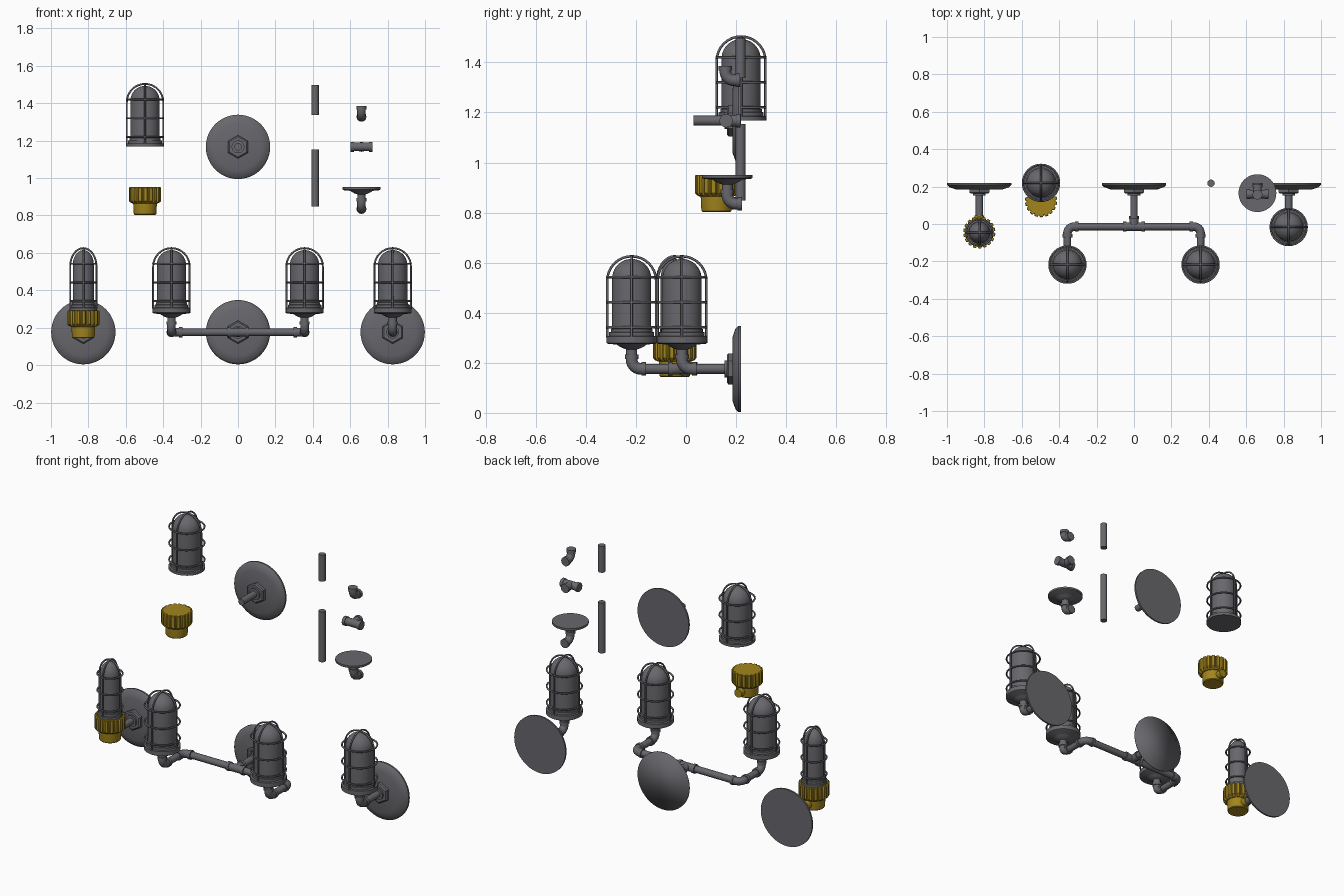
import bpy, math
from mathutils import Vector

cube = bpy.data.objects.get("Cube")
if cube:
    bpy.data.objects.remove(cube, do_unlink=True)


def material(name, rgb, rough=0.5):
    m = bpy.data.materials.new(name)
    m.use_nodes = True
    m.diffuse_color = (*rgb, 1)
    node = m.node_tree.nodes["Principled BSDF"]
    node.inputs["Base Color"].default_value = (*rgb, 1)
    node.inputs["Roughness"].default_value = rough
    return m


GREY = material("gunmetal grey", (0.138, 0.135, 0.15))
GOLD = material("aged brass", (0.36, 0.235, 0.012))
BACK = (-math.pi / 2, 0, 0)      # turns local z to +y


def lathe(name, profile, loc, mat=GREY, rot=(0, 0, 0), sides=40, angle=35, rib=None):
    """Spin (radius, height) pairs about local z; rib(i, r, z) may alter the radius."""
    verts, faces = [], []
    for r, z in profile:
        for i in range(sides):
            a = math.tau * i / sides
            q = rib(i, r, z) if rib else r
            verts.append((q * math.cos(a), q * math.sin(a), z))
    for k in range(len(profile) - 1):
        for i in range(sides):
            j = (i + 1) % sides
            faces.append((k * sides + i, k * sides + j, (k + 1) * sides + j, (k + 1) * sides + i))
    faces.append(tuple(reversed(range(sides))))
    faces.append(tuple(range(len(verts) - sides, len(verts))))
    mesh = bpy.data.meshes.new(name)
    mesh.from_pydata(verts, [], faces)
    mesh.materials.append(mat)
    ob = bpy.data.objects.new(name, mesh)
    bpy.context.collection.objects.link(ob)
    ob.location, ob.rotation_euler = loc, rot
    bpy.ops.object.select_all(action="DESELECT")
    ob.select_set(True)
    bpy.context.view_layer.objects.active = ob
    bpy.ops.object.shade_smooth_by_angle(angle=math.radians(angle))
    return ob


def tubes(name, runs, mat=GREY, res=4):
    """One curve object from (points, radius, closed) runs."""
    cu = bpy.data.curves.new(name, "CURVE")
    cu.dimensions, cu.bevel_depth, cu.bevel_resolution = "3D", 1, res
    cu.use_fill_caps = True
    for pts, rad, closed in runs:
        sp = cu.splines.new("POLY")
        sp.points.add(len(pts) - 1)
        for p, co in zip(sp.points, pts):
            p.co = (*co, 1)
            p.radius = rad
        sp.use_cyclic_u = closed
    cu.materials.append(mat)
    ob = bpy.data.objects.new(name, cu)
    bpy.context.collection.objects.link(ob)
    return ob


PIPE, FIT, COLLAR, ARM = 0.02, 0.023, 0.027, 0.058


def pipe(name, a, b):
    return tubes(name, [((a, b), PIPE, False)])


def collar(c, d):
    return ((c + d * (ARM - 0.018), c + d * ARM), COLLAR, False)


def elbow(name, centre, d1, d2):
    """Quarter bend whose two axes cross at centre, with a collar on each end."""
    c, d1, d2 = Vector(centre), Vector(d1), Vector(d2)
    bend = 0.036
    pts = [c + d1 * ARM]
    for i in range(9):
        t = math.pi / 2 * i / 8
        pts.append(c + bend * (d1 * (1 - math.sin(t)) + d2 * (1 - math.cos(t))))
    pts.append(c + d2 * ARM)
    tubes(name, [(pts, FIT, False), collar(c, d1), collar(c, d2)])


def tee(name, centre):
    c = Vector(centre)
    dirs = [Vector((1, 0, 0)), Vector((-1, 0, 0)), Vector((0, 1, 0))]
    tubes(name, [((c - dirs[0] * ARM, c + dirs[0] * ARM), FIT, False),
                 ((c, c + dirs[2] * ARM), FIT, False)] + [collar(c, d) for d in dirs])


def caged_lamp(name, x, y, z, s=1.0):
    """Domed glass on a stepped foot, inside a wire cage; s scales the width."""
    dome = [(0.078 * math.cos(t), 0.245 + 0.078 * math.sin(t))
            for t in [math.pi / 2 * i / 10 for i in range(10)]]
    foot = [(0.101, -0.002), (0.101, 0.014), (0.09, 0.016), (0.09, 0.03), (0.083, 0.032), (0.083, 0.043), (0.078, 0.045)]
    glass = lathe(name + "_glass", foot + dome + [(0.004, 0.323)], (x, y, z))
    glass.scale = (s, s, 1)
    r, wire, runs = 0.0975, 0.005, []
    for k in range(2):
        ux, uy = math.cos(k * math.pi / 2), math.sin(k * math.pi / 2)
        arch = [(r, 0.01)] + [(r * math.cos(math.pi * i / 16), 0.236 + r * math.sin(math.pi * i / 16))
                              for i in range(17)] + [(-r, 0.01)]
        runs.append(([(x + s * q * ux, y + s * q * uy, z + h) for q, h in arch], wire, False))
    for h in (0.05, 0.15, 0.25):
        ring = [(x + s * r * math.cos(math.tau * i / 32), y + s * r * math.sin(math.tau * i / 32), z + h)
                for i in range(32)]
        runs.append((ring, wire, True))
    tubes(name + "_cage", runs, GREY, 2)


def wall_plate(name, x, z, end_y, angle=35):
    """Round back plate with hex nut and a pipe reaching forward to end_y."""
    lathe(name, [(0.125, 0.185), (0.16, 0.197), (0.172, 0.209), (0.172, 0.219)],
          (x, 0, z), rot=BACK, sides=48, angle=angle)
    lathe(name + "_nut", [(0.054, 0.163), (0.062, 0.169), (0.062, 0.188)], (x, 0, z),
          rot=(-math.pi / 2, math.pi / 6, 0), sides=6, angle=10)
    lathe(name + "_washer", [(0.034, 0.153), (0.034, 0.165)], (x, 0, z), rot=BACK)
    pipe(name + "_pipe", (x, end_y, z), (x, 0.188, z))


def lamp_holder(name, x, y, z):
    """Flared dish above an elbow that opens to the back."""
    elbow(name + "_elbow", (x, y, z), (0, 0, 1), (0, 1, 0))
    lathe(name, [(0.022, 0.05), (0.022, 0.078), (0.035, 0.082), (0.05, 0.09), (0.06, 0.097),
                 (0.095, 0.1), (0.101, 0.104), (0.101, 0.116)], (x, y, z))


def brass_socket(name, x, y, z):
    """Ribbed brass knob on a round cup, with a pipe inlet at the back."""
    lathe(name + "_cup", [(0.056, -0.035), (0.06, -0.031), (0.061, -0.024), (0.064, 0.04)], (x, y, z), GOLD)

    def rib(i, r, h):
        return r - (0.009 if i % 6 in (0, 1) and h > 0.03 else 0)
    lathe(name + "_ribbed_knob", [(0.066, 0.026), (0.08, 0.032), (0.086, 0.04), (0.086, 0.11),
                                  (0.083, 0.113)],
          (x, y, z), GOLD, sides=108, angle=30, rib=rib)
    tubes(name + "_inlet", [(((x, y, z), (x, y + 0.09, z)), 0.025, False)], GOLD)


AXIS = 0.176      # height of the lower pipework
SEAT = 0.292      # underside of the mounted lamps

# Brass wall lamp
wall_plate("brass_lamp_plate", -0.827, AXIS, 0.0)
brass_socket("brass_lamp_socket", -0.827, -0.045, 0.179)
caged_lamp("brass_lamp", -0.827, -0.045, SEAT, 0.72)

# Single wall lamp
wall_plate("single_lamp_plate", 0.827, AXIS, 0.02)
lamp_holder("single_lamp_holder", 0.827, -0.016, AXIS)
caged_lamp("single_lamp", 0.827, -0.016, SEAT)

# Twin wall lamp
wall_plate("twin_lamp_plate", 0, AXIS, 0.02, 180)
tee("twin_lamp_tee", (0, -0.014, AXIS))
for side, sx in (("left", 1), ("right", -1)):
    x = sx * 0.356
    pipe(side + "_arm", (sx * 0.03, -0.014, AXIS), (x - sx * 0.04, -0.014, AXIS))
    elbow(side + "_arm_elbow", (x, -0.014, AXIS), (-sx, 0, 0), (0, -1, 0))
    pipe(side + "_short_pipe", (x, -0.04, AXIS), (x, -0.18, AXIS))
    lamp_holder(side + "_holder", x, -0.217, AXIS)
    caged_lamp(side + "_lamp", x, -0.217, SEAT)

# Loose parts above
caged_lamp("spare_lamp", -0.497, 0.22, 1.17)
brass_socket("spare_socket", -0.497, 0.122, 0.838)
wall_plate("spare_plate", 0, 1.167, 0.03)
pipe("spare_short_pipe", (0.412, 0.218, 1.338), (0.412, 0.218, 1.498))
pipe("spare_long_pipe", (0.412, 0.218, 0.849), (0.412, 0.218, 1.154))
elbow("spare_elbow", (0.66, 0.157, 1.328), (0, 0, 1), (0, 1, 0))
tee("spare_tee", (0.66, 0.16, 1.167))
lamp_holder("spare_holder", 0.66, 0.165, 0.835)
